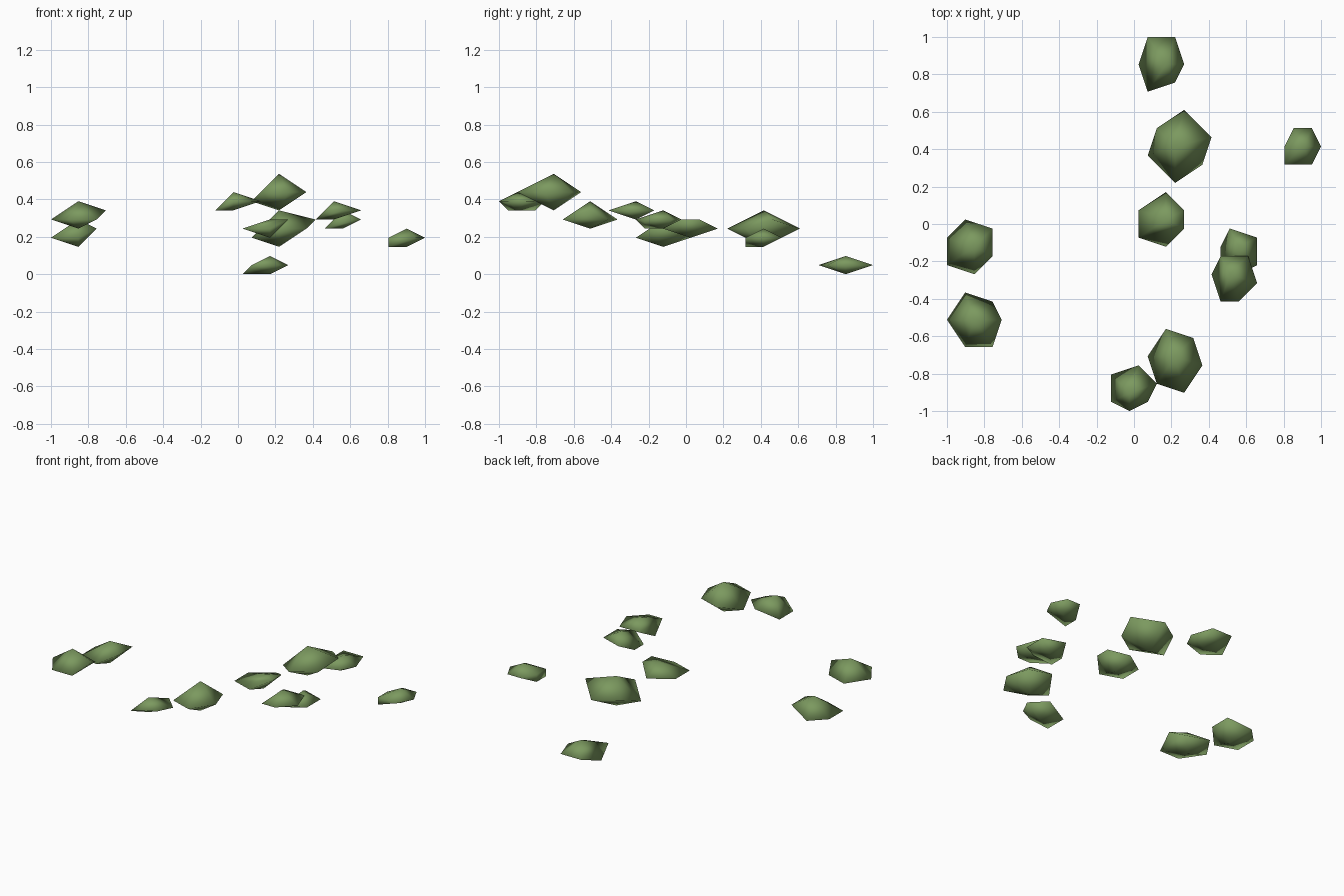
import bpy
import bmesh

if "Cube" in bpy.data.objects:
    bpy.data.objects.remove(bpy.data.objects["Cube"], do_unlink=True)

UNIT = 2 / 41  # every clump sits on this coarse grid


def make_material(name, colour):
    mat = bpy.data.materials.new(name)
    mat.use_nodes = True
    mat.diffuse_color = (*colour, 1)
    mat.node_tree.nodes["Principled BSDF"].inputs["Base Color"].default_value = (*colour, 1)
    return mat


leaf_green = make_material("leaf_green", (0.2, 0.32, 0.115))


def leaf_clump(name, centre, base, height, levels, outline, steep=False):
    """Flattened rounded clump: top and bottom tips around a tilted six-sided rim.
    levels holds the rim height on the low side, the middle and the high side."""
    cx, cy = centre
    low_x = min(x for x, y in outline)
    high_x = max(x for x, y in outline)
    points = [(0, 0, 0), (0, 0, height)]
    for x, y in outline:
        level = levels[0] if x == low_x else levels[2] if x == high_x else levels[1]
        points.append((x, y, level))
        if steep and x == low_x:
            points.append((x, y, level + 1))

    bm = bmesh.new()
    for x, y, z in points:
        bm.verts.new(((cx + x) * UNIT - 1, (cy + y) * UNIT - 1, (base + z) * UNIT))
    hull = bmesh.ops.convex_hull(bm, input=list(bm.verts))
    unused = {v for v in hull["geom_interior"] + hull["geom_unused"]
              if isinstance(v, bmesh.types.BMVert)}
    if unused:
        bmesh.ops.delete(bm, geom=list(unused), context="VERTS")
    bmesh.ops.recalc_face_normals(bm, faces=list(bm.faces))
    for face in bm.faces:
        face.smooth = True

    mesh = bpy.data.meshes.new(name)
    bm.to_mesh(mesh)
    bm.free()
    mesh.materials.append(leaf_green)
    clump = bpy.data.objects.new(name, mesh)
    bpy.context.collection.objects.link(clump)
    return clump


# Clumps along the middle, back to front
leaf_clump("back_clump", (24, 38), 0, 2, (0, 1, 1),
           [(-2, 3), (1, 3), (2, 0), (1, -2), (-2, -3), (-3, 0)])
leaf_clump("large_back_clump", (25, 29), 3, 4, (1, 2, 3),
           [(1, 4), (4, 1), (3, -2), (0, -4), (-3, -1), (-2, 2)])
leaf_clump("middle_clump", (24, 21), 4, 2, (1, 1, 2),
           [(0, 3), (2, 1), (2, -1), (0, -3), (-3, -2), (-3, 1)])
leaf_clump("large_front_clump", (25, 6), 7, 4, (1, 2, 2),
           [(-1, 3), (2, 2), (3, -1), (1, -4), (-2, -3), (-3, 0)])
leaf_clump("front_clump", (20, 2), 7, 2, (0, 1, 1),
           [(1, 3), (3, 1), (2, -1), (0, -2), (-2, -1), (-2, 2)])

# Clumps on the left side
leaf_clump("left_outer_clump", (39, 29), 3, 2, (0, 1, 1),
           [(-1, 2), (1, 2), (2, 0), (1, -2), (-2, -2), (-2, 0)], steep=True)
leaf_clump("left_lower_clump", (32, 18), 5, 2, (0, 1, 1),
           [(-1, 2), (2, 1), (2, -2), (0, -3), (-2, -2), (-2, 0)])
leaf_clump("left_upper_clump", (31, 15), 6, 2, (0, 1, 1),
           [(-1, 2), (2, 2), (3, -1), (1, -3), (-1, -3), (-2, 0)])

# Clumps on the right side
leaf_clump("right_back_clump", (3, 18), 3, 3, (1, 1, 2),
           [(-1, 3), (2, 2), (2, -1), (0, -3), (-3, -2), (-3, 1)])
leaf_clump("right_front_clump", (3, 10), 5, 3, (1, 1, 2),
           [(-1, 3), (2, 2), (3, 0), (2, -3), (-1, -3), (-3, 0)])
